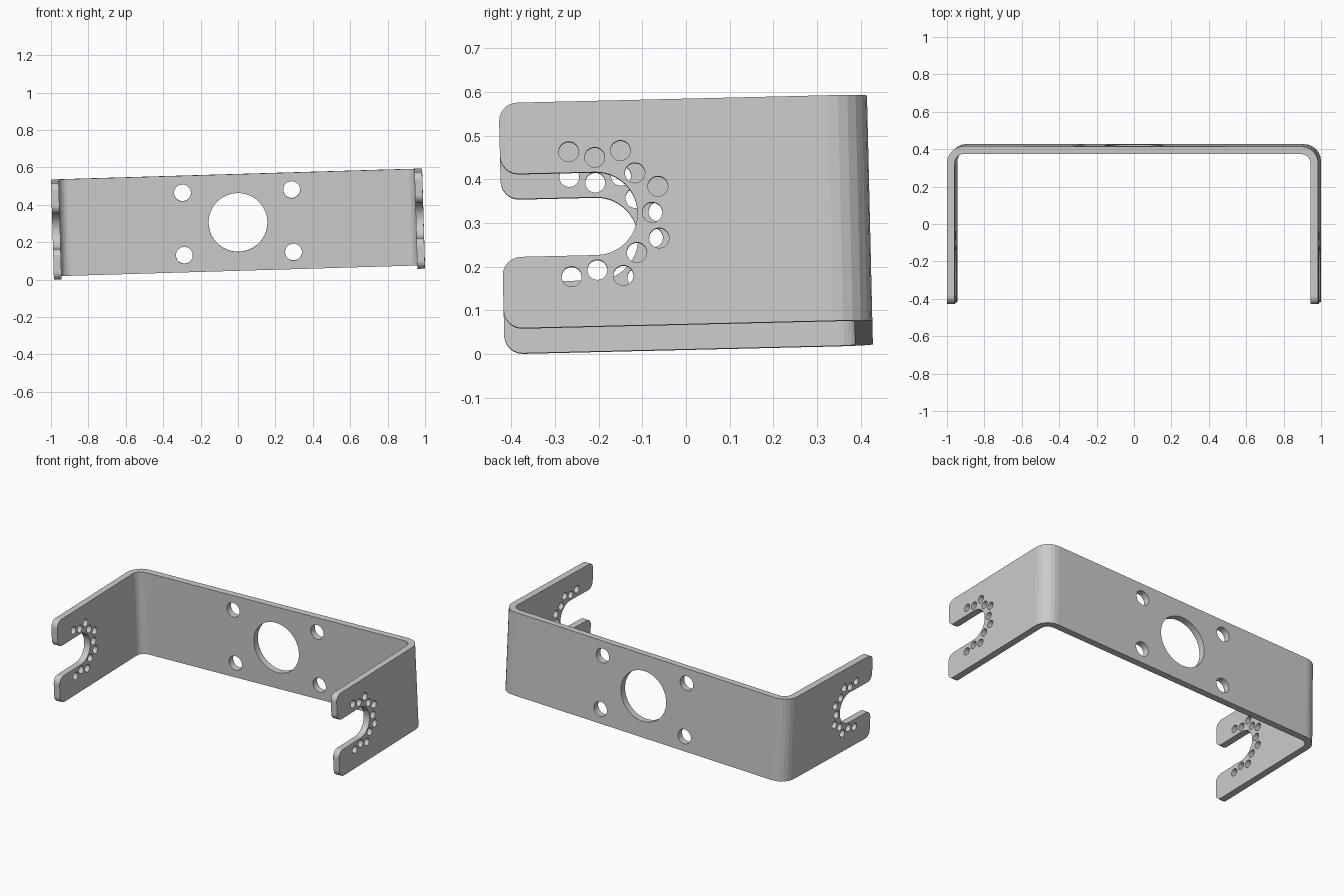
import bpy, bmesh
from math import sin, cos, radians, pi
from mathutils import Matrix, Vector

if "Cube" in bpy.data.objects:
    bpy.data.objects.remove(bpy.data.objects["Cube"])

W, D, H, T = 1.985, 0.844, 0.517, 0.041   # outer width, depth, height, sheet thickness
HX, HY, HZ = W / 2, D / 2, H / 2
BEND = 0.09                               # outer bend radius
SLOT_Y, SLOT_R = -0.205, 0.095            # slot centre and radius


def arc(cx, cy, r, a0, a1, n):
    return [(cx + r * cos(radians(a0 + (a1 - a0) * i / n)),
             cy + r * sin(radians(a0 + (a1 - a0) * i / n))) for i in range(n + 1)]


def prism(name, pts, direction):
    """Extrude a closed 3D outline along a direction."""
    bm = bmesh.new()
    face = bm.faces.new([bm.verts.new(p) for p in pts])
    ext = bmesh.ops.extrude_face_region(bm, geom=[face])
    verts = [g for g in ext["geom"] if isinstance(g, bmesh.types.BMVert)]
    bmesh.ops.translate(bm, vec=direction, verts=verts)
    bmesh.ops.recalc_face_normals(bm, faces=bm.faces)
    return finish(name, bm)


def finish(name, bm):
    me = bpy.data.meshes.new(name)
    bm.to_mesh(me)
    bm.free()
    ob = bpy.data.objects.new(name, me)
    bpy.context.collection.objects.link(ob)
    return ob


def drill(bm, centre, axis, r, length, n):
    rot = Matrix.Rotation(pi / 2, 4, 'Y' if axis == 'X' else 'X')
    bmesh.ops.create_cone(bm, cap_ends=True, segments=n, radius1=r, radius2=r,
                          depth=length, matrix=Matrix.Translation(centre) @ rot)


# Bent sheet: U outline seen from above
outer = arc(HX - BEND, HY - BEND, BEND, 0, 90, 6)
inner = arc(HX - BEND, HY - BEND, BEND - T, 0, 90, 6)
half = [(HX, -HY)] + outer
half_in = inner[::-1] + [(HX - T, -HY)]
outline = half + [(-x, y) for x, y in half[::-1]] \
    + [(-x, y) for x, y in half_in[::-1]] + half_in
bracket = prism("bracket", [(x, y, -HZ) for x, y in outline], (0, 0, H))

# Side outline with open slot and rounded prongs
c = 0.042
upper = arc(SLOT_Y, 0, SLOT_R, 0, 90, 12) \
    + arc(-HY + c, SLOT_R + c, c, 270, 180, 6) \
    + arc(-HY + c, HZ - c, c, 180, 90, 6) + [(HY + 0.1, HZ + 0.0)]
lower = [(y, -z) for y, z in upper[:0:-1]]
lift = 1.0
side = [(y, z) for y, z in upper + lower]
side_cut = prism("side_cutter", [(-1.2, y, z) for y, z in side], (2.4, 0, 0))

# Holes: two rings in the arms, pattern of five in the back
bm = bmesh.new()
for i in range(-2, 3):
    a = radians(45 * i)
    drill(bm, Vector((0, SLOT_Y + 0.129 * cos(a), 0.129 * sin(a))), 'X', 0.023, 2.4, 24)
for i in range(-3, 3):
    a = radians(45 * i + 22.5)
    drill(bm, Vector((0, SLOT_Y + 0.155 * cos(a), 0.155 * sin(a))), 'X', 0.023, 2.4, 24)
drill(bm, Vector((0, HY, 0)), 'Y', 0.157, 0.3, 64)
for sx in (-1, 1):
    for sz in (-1, 1):
        drill(bm, Vector((sx * 0.292, HY, sz * 0.167)), 'Y', 0.045, 0.3, 32)
hole_cut = finish("hole_cutter", bm)

for cutter, op in ((side_cut, 'INTERSECT'), (hole_cut, 'DIFFERENCE')):
    m = bracket.modifiers.new(cutter.name, 'BOOLEAN')
    m.object, m.operation, m.solver = cutter, op, 'EXACT'
dg = bpy.context.evaluated_depsgraph_get()
mesh = bpy.data.meshes.new_from_object(bracket.evaluated_get(dg))
bracket.modifiers.clear()
bracket.data = mesh
for cutter in (side_cut, hole_cut):
    bpy.data.objects.remove(cutter)

# Slight tilt, then rest on the ground and centre
mesh.transform(Matrix.Rotation(radians(1.36), 4, 'X') @ Matrix.Rotation(radians(-1.7), 4, 'Y'))
lo = [min(v.co[i] for v in mesh.vertices) for i in range(3)]
hi = [max(v.co[i] for v in mesh.vertices) for i in range(3)]
mesh.transform(Matrix.Translation((-(lo[0] + hi[0]) / 2, -(lo[1] + hi[1]) / 2, -lo[2])))
